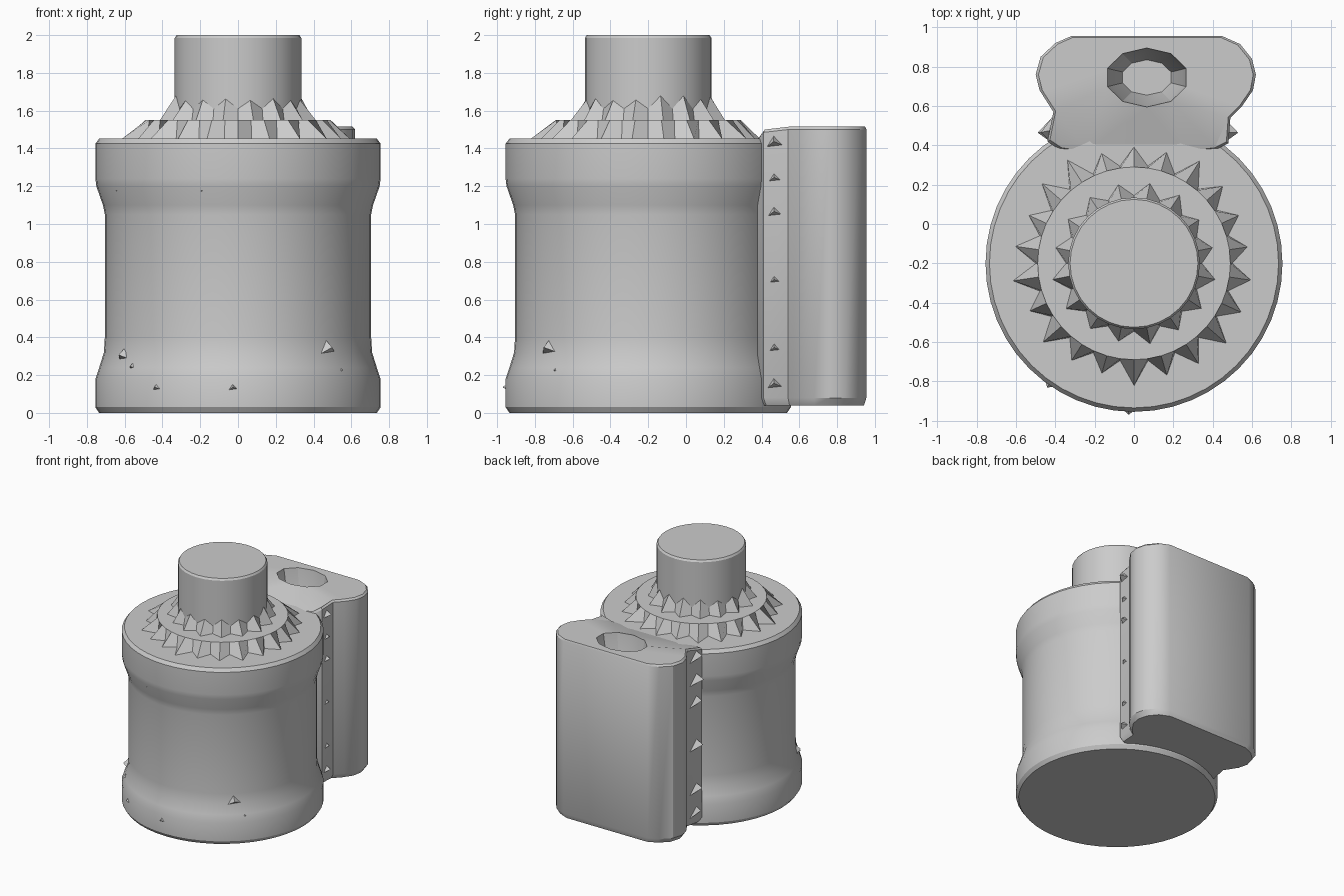
import bpy, bmesh, math, random
from mathutils import Vector

random.seed(4)
if "Cube" in bpy.data.objects:
    bpy.data.objects.remove(bpy.data.objects["Cube"], do_unlink=True)

grey = bpy.data.materials.new("plain grey")
grey.use_nodes = True
grey.diffuse_color = (0.6, 0.6, 0.6, 1)
grey.node_tree.nodes["Principled BSDF"].inputs["Base Color"].default_value = (0.6, 0.6, 0.6, 1)

CY = -0.2  # axis of the round body


def finish(name, bm, smooth=True):
    bmesh.ops.recalc_face_normals(bm, faces=bm.faces)
    mesh = bpy.data.meshes.new(name)
    bm.to_mesh(mesh)
    bm.free()
    obj = bpy.data.objects.new(name, mesh)
    bpy.context.collection.objects.link(obj)
    mesh.materials.append(grey)
    if smooth:
        bpy.ops.object.select_all(action='DESELECT')
        obj.select_set(True)
        bpy.context.view_layer.objects.active = obj
        bpy.ops.object.shade_smooth_by_angle(angle=math.radians(30))
    return obj


def bridge(bm, a, b):
    n = len(a)
    for i in range(n):
        bm.faces.new((a[i], a[(i + 1) % n], b[(i + 1) % n], b[i]))


def turned(name, rings, n):
    """Stack of rings; each ring is a function of the index giving (radius, z)."""
    bm = bmesh.new()
    loops = []
    for ring in rings:
        loop = []
        for i in range(n):
            r, z = ring(i)
            a = 2 * math.pi * i / n
            loop.append(bm.verts.new((r * math.cos(a), CY + r * math.sin(a), z)))
        loops.append(loop)
    for a, b in zip(loops, loops[1:]):
        bridge(bm, a, b)
    bm.faces.new(loops[0])
    bm.faces.new(loops[-1])
    return finish(name, bm)


def even(r, z):
    return lambda i: (r, z)


def zigzag(r_in, r_out, z_in, z_out):
    """Ring that alternates between two radii and heights, a little irregular."""
    def ring(i):
        t = (i % 2) * random.uniform(0.6, 1.0)
        return r_in + (r_out - r_in) * t, z_in + (z_out - z_in) * t
    return ring


# Main body: flared foot, straight wall, flared shoulder
body = [(0.735, 0), (0.755, 0.03), (0.755, 0.18), (0.735, 0.24), (0.71, 0.32),
        (0.705, 0.4), (0.705, 1.05), (0.715, 1.1), (0.75, 1.2), (0.755, 1.24),
        (0.755, 1.425), (0.735, 1.452)]
turned("body", [even(r, z) for r, z in body], 48)

# Stepped collar with a jagged skirt
turned("collar", [even(0.48, 1.44), zigzag(0.5, 0.63, 1.45, 1.45),
                  even(0.49, 1.55)], 44)

# Neck with a jagged root
turned("neck", [even(0.33, 1.54), zigzag(0.345, 0.43, 1.55, 1.55),
                zigzag(0.335, 0.335, 1.61, 1.68)], 32)
turned("stem", [even(0.335, 1.54), even(0.335, 1.985), even(0.325, 2.0)], 32)

# Rear block: waisted outline, x, y and height of the top edge
outline = [(-0.25, 0.36, 1.44), (0.25, 0.36, 1.44), (0.42, 0.38, 1.46), (0.48, 0.41, 1.50),
           (0.49, 0.54, 1.515), (0.55, 0.60, 1.515), (0.605, 0.68, 1.515),
           (0.62, 0.76, 1.515), (0.60, 0.84, 1.515), (0.54, 0.915, 1.515),
           (0.45, 0.955, 1.515), (-0.32, 0.955, 1.515), (-0.40, 0.92, 1.515),
           (-0.475, 0.85, 1.515), (-0.50, 0.76, 1.515), (-0.48, 0.68, 1.515),
           (-0.41, 0.57, 1.515), (-0.44, 0.42, 1.48), (-0.38, 0.38, 1.46)]


def block_loop(bm, scale, height):
    return [bm.verts.new((0.06 + (x - 0.06) * scale, 0.7 + (y - 0.7) * scale, height(z)))
            for x, y, z in outline]


bm = bmesh.new()
loops = [block_loop(bm, 0.95, lambda z: 0.04), block_loop(bm, 1.0, lambda z: 0.08),
         block_loop(bm, 1.0, lambda z: z - 0.015), block_loop(bm, 0.975, lambda z: z)]
for a, b in zip(loops, loops[1:]):
    bridge(bm, a, b)
bm.faces.new(loops[0])
# Socket sunk into the top of the block
socket = []
for rx, ry, z in ((0.21, 0.15, 1.515), (0.19, 0.135, 1.40), (0.13, 0.09, 1.22)):
    socket.append([bm.verts.new((0.065 + rx * math.cos(math.tau * (i + 0.5) / 10),
                                 0.745 + ry * math.sin(math.tau * (i + 0.5) / 10), z))
                   for i in range(10)])
for a, b in zip(socket, socket[1:]):
    bridge(bm, a, b)
bm.faces.new(socket[-1])
rim = []
for loop in (loops[-1], socket[0]):
    for i, v in enumerate(loop):
        w = loop[(i + 1) % len(loop)]
        rim.append(bm.edges.get((v, w)))
bmesh.ops.triangle_fill(bm, edges=rim, use_beauty=True)
finish("rear_block", bm)


def shard(bm, centre, outward, size, lift):
    """Low three-sided spike standing on a surface."""
    out = Vector(outward).normalized()
    side = Vector((-out.y, out.x, 0))
    up = Vector((0, 0, 1))
    c = Vector(centre) - out * 0.02
    base = [bm.verts.new(c + side * (size * u) + up * (size * w))
            for u, w in ((-1, -0.6), (1, -0.35), (-0.1, 0.8))]
    tip = bm.verts.new(c + out * (lift + 0.02) + up * size * 0.1)
    bm.faces.new(base)
    for i in range(3):
        bm.faces.new((base[i], base[(i + 1) % 3], tip))


# Rough shards along the seams between body and block
bm = bmesh.new()
for s, x in ((1, 0.47), (-1, -0.43)):
    for z in (0.15, 0.34, 0.7, 1.06, 1.24, 1.43):
        shard(bm, (x, 0.47, z), (s, -0.1, 0), 0.07, random.uniform(0.03, 0.06))
finish("seam_shards", bm, smooth=False)

# Chips on the foot and shoulder of the body
bm = bmesh.new()
for deg, z in ((-148, 0.30), (-140, 0.24), (-48, 0.34), (-42, 0.22), (-92, 0.13), (-125, 0.13),
               (-105, 1.17), (-150, 1.17)):
    a = math.radians(deg)
    r = 0.735 if z < 0.2 else 0.71
    shard(bm, (r * math.cos(a), CY + r * math.sin(a), z), (math.cos(a), math.sin(a), 0), 0.07, 0.035)
finish("body_chips", bm, smooth=False)
